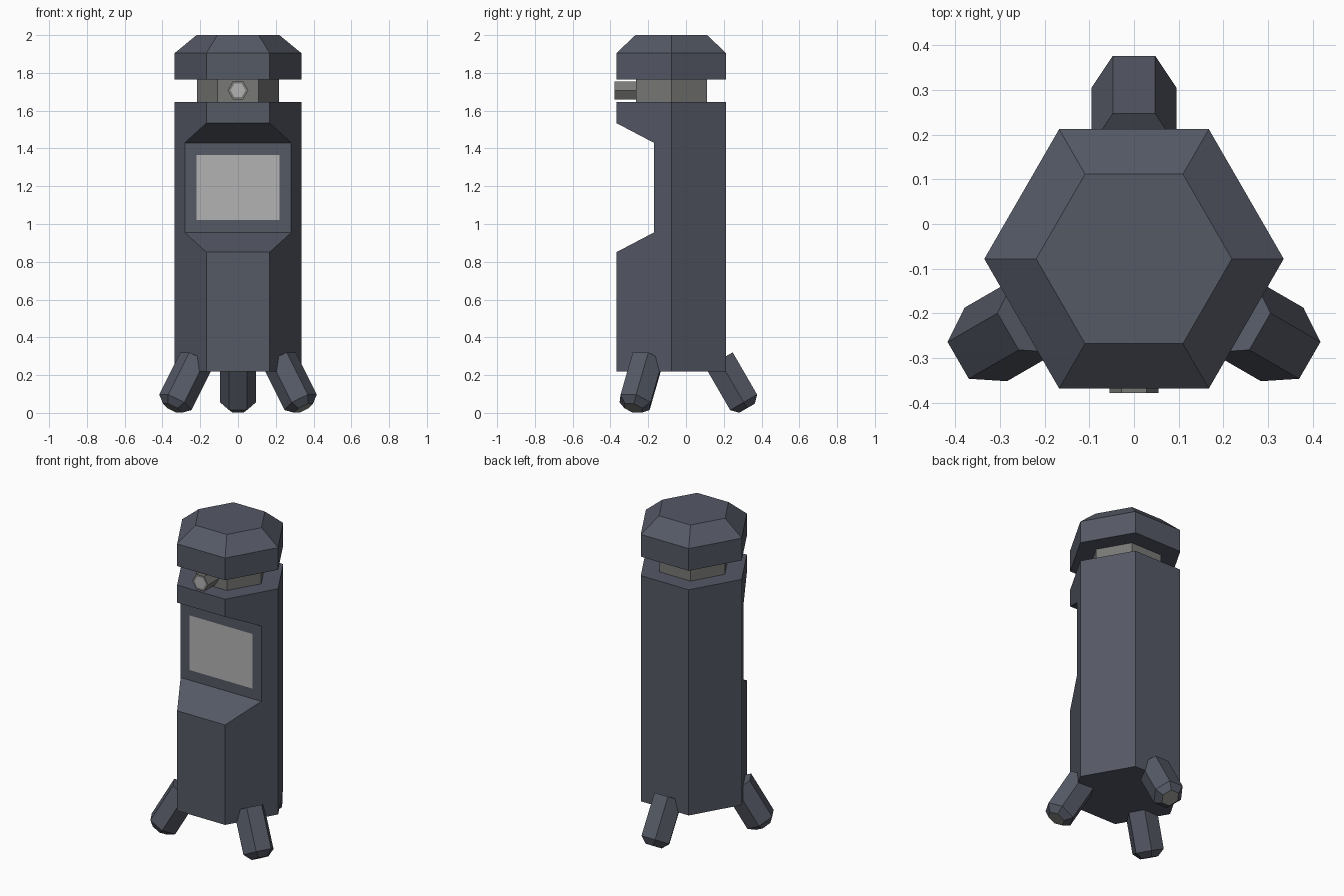
import bpy, bmesh
from math import sin, cos, pi, radians
from mathutils import Matrix

if "Cube" in bpy.data.objects:
    bpy.data.objects.remove(bpy.data.objects["Cube"])

CY = -0.078  # y of the hexagonal column's axis


def material(name, rgb):
    m = bpy.data.materials.new(name)
    m.diffuse_color = (*rgb, 1)
    m.use_nodes = True
    m.node_tree.nodes["Principled BSDF"].inputs["Base Color"].default_value = m.diffuse_color
    return m


SHELL = material("dark_shell", (0.09, 0.10, 0.13))
NECK = material("neck_grey", (0.19, 0.19, 0.185))
LIGHT = material("light_grey", (0.45, 0.45, 0.45))
FOOT = material("foot_grey", (0.25, 0.25, 0.24))


def finish(name, bm, mats, matrix=Matrix()):
    mesh = bpy.data.meshes.new(name)
    bm.transform(matrix)
    bm.to_mesh(mesh)
    bm.free()
    for m in mats:
        mesh.materials.append(m)
    ob = bpy.data.objects.new(name, mesh)
    bpy.context.collection.objects.link(ob)
    return ob


def hex_prism(name, rings, mats, matrix):
    """Skin hexagons given as (height, radius); a second material colours the end face."""
    bm = bmesh.new()
    loops = [[bm.verts.new((r * cos(k * pi / 3), r * sin(k * pi / 3), z)) for k in range(6)]
             for z, r in rings]
    for a, b in zip(loops, loops[1:]):
        for k in range(6):
            n = (k + 1) % 6
            bm.faces.new((a[k], a[n], b[n], b[k]))
    bm.faces.new(loops[0][::-1])
    bm.faces.new(loops[-1]).material_index = len(mats) - 1
    return finish(name, bm, mats, matrix)


axis = Matrix.Translation((0, CY, 0))

# Column with a sloped notch cut across the front
body = hex_prism("body", [(0.22, 0.335), (1.645, 0.335)], [SHELL], axis)
bm = bmesh.new()
notch = [(-0.57, 0.745), (-0.17, 0.955), (-0.17, 1.43), (-0.57, 1.64)]
face = bm.faces.new([bm.verts.new((-0.6, y, z)) for y, z in notch])
ext = bmesh.ops.extrude_face_region(bm, geom=[face])
bmesh.ops.translate(bm, vec=(1.2, 0, 0),
                    verts=[v for v in ext["geom"] if isinstance(v, bmesh.types.BMVert)])
bmesh.ops.recalc_face_normals(bm, faces=bm.faces)
cutter = finish("notch_cutter", bm, [SHELL])
cutter.hide_render = True
mod = body.modifiers.new("notch", "BOOLEAN")
mod.operation, mod.solver, mod.object = "DIFFERENCE", "EXACT", cutter
bpy.context.view_layer.objects.active = body
bpy.ops.object.modifier_apply(modifier=mod.name)
bpy.data.objects.remove(cutter)

# Screen panel in the notch
bm = bmesh.new()
bm.faces.new([bm.verts.new((x, -0.172, z)) for x, z in
              [(-0.22, 1.02), (0.22, 1.02), (0.22, 1.365), (-0.22, 1.365)]])
finish("screen", bm, [LIGHT])

# Neck and chamfered head
hex_prism("neck", [(1.64, 0.217), (1.77, 0.217)], [NECK], axis)
hex_prism("head", [(1.765, 0.335), (1.905, 0.335), (2.0, 0.219)], [SHELL], axis)

# Forward-pointing eye with a lighter lens
hex_prism("eye", [(0, 0.055), (0.178, 0.055), (0.178, 0.04)], [NECK, LIGHT],
          Matrix.Translation((0, -0.2, 1.708)) @ Matrix.Rotation(radians(90), 4, "X"))

# Three splayed legs with chamfered feet
for k, name in enumerate(("leg_back", "leg_left", "leg_right")):
    hex_prism(name, [(-0.154, 0.095), (0.104, 0.095), (0.14, 0.055)], [SHELL, FOOT],
              axis @ Matrix.Rotation(k * 2 * pi / 3, 4, "Z")
              @ Matrix.Translation((0, 0.331, 0.146)) @ Matrix.Rotation(radians(210), 4, "X"))
